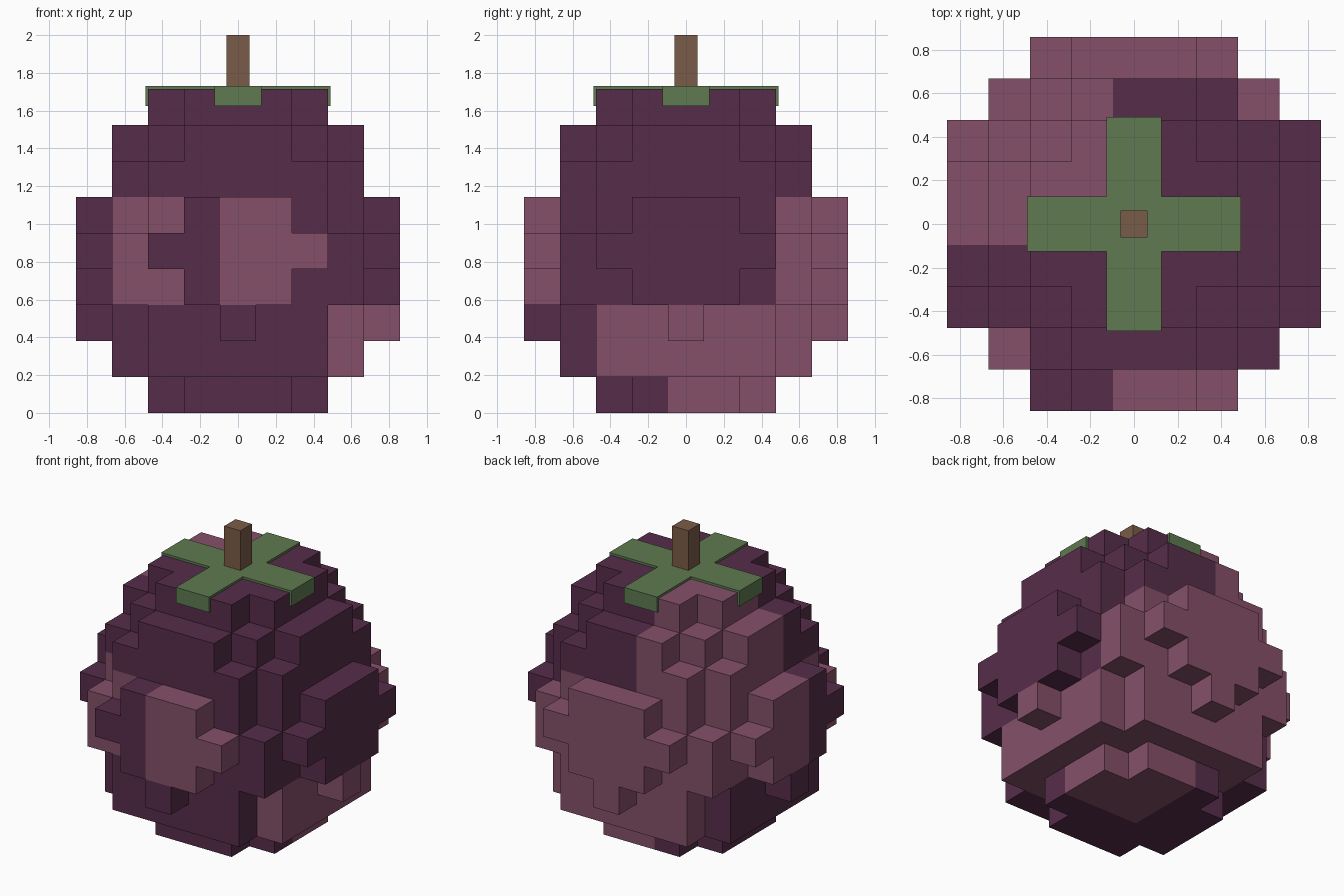
import bpy, bmesh
from mathutils import Vector

if "Cube" in bpy.data.objects:
    bpy.data.objects.remove(bpy.data.objects["Cube"])

CELL = 0.1905          # size of one cube
MID = 4                # centre column of the 9 x 9 x 9 grid
# Squared radius of each horizontal layer, bottom to top
RADIUS_SQ = [5, 13, 16, 18, 20, 17, 13, 10, 5]


def material(name, rgb):
    def lin(c):
        c /= 255
        return c / 12.92 if c <= 0.04045 else ((c + 0.055) / 1.055) ** 2.4
    m = bpy.data.materials.new(name)
    m.diffuse_color = (*[lin(c) for c in rgb], 1)
    m.use_nodes = True
    m.node_tree.nodes["Principled BSDF"].inputs["Base Color"].default_value = m.diffuse_color
    return m


dark = material("dark_purple", (86, 45, 74))
pink = material("dusty_pink", (133, 80, 105))
green = material("leaf_green", (95, 122, 80))
brown = material("stem_brown", (122, 92, 72))


def make_object(name, bm, mats):
    me = bpy.data.meshes.new(name)
    bm.to_mesh(me)
    bm.free()
    for m in mats:
        me.materials.append(m)
    ob = bpy.data.objects.new(name, me)
    bpy.context.collection.objects.link(ob)
    return ob


def filled(i, j, k):
    return 0 <= k <= 8 and i * i + j * j <= RADIUS_SQ[k]


def is_pink(i, j, k):
    """Blotches of lighter skin, one rule per band of layers."""
    if k == 0:
        return i >= 0 and j >= 0
    if k <= 2:
        return i >= -2 and j >= -2
    if k <= 5:
        if j >= 0:
            return j >= 3 or i < 0
        return j == -4 if i >= 0 else (i > -4 and j > -4)
    return i < 0 and j >= 0


# Fruit body: outer faces of a stepped, cube-built ball
bm = bmesh.new()
for k in range(9):
    for i in range(-MID, MID + 1):
        for j in range(-MID, MID + 1):
            if not filled(i, j, k):
                continue
            centre = Vector((i, j, k + 0.5)) * CELL
            for axis in range(3):
                for s in (-1, 1):
                    n = Vector((0, 0, 0))
                    n[axis] = s
                    if filled(i + int(n.x), j + int(n.y), k + int(n.z)):
                        continue
                    u = Vector((0, 0, 0))
                    u[(axis + 1) % 3] = 1
                    v = n.cross(u)
                    h = CELL / 2
                    quad = [centre + h * (n + a * u + b * v)
                            for a, b in ((-1, -1), (1, -1), (1, 1), (-1, 1))]
                    f = bm.faces.new([bm.verts.new(p) for p in quad])
                    f.material_index = int(is_pink(i, j, k))
bmesh.ops.remove_doubles(bm, verts=bm.verts, dist=0.001)
make_object("fruit_body", bm, [dark, pink])

# Leaf cap: extruded cross outline
LONG, HALF, LOW, HIGH = 0.49, 0.125, 1.625, 1.73
outline = []
for sx, sy in ((1, 1), (-1, 1), (-1, -1), (1, -1)):
    arm = [(LONG, HALF), (HALF, HALF), (HALF, LONG)]
    if sx * sy < 0:
        arm.reverse()
    outline += [(sx * x, sy * y) for x, y in arm]
bm = bmesh.new()
base = bm.faces.new([bm.verts.new((x, y, LOW)) for x, y in outline])
top = bmesh.ops.extrude_face_region(bm, geom=[base], use_keep_orig=True)
bmesh.ops.translate(bm, vec=(0, 0, HIGH - LOW),
                    verts=[g for g in top["geom"] if isinstance(g, bmesh.types.BMVert)])
bmesh.ops.recalc_face_normals(bm, faces=bm.faces)
make_object("leaf_cap", bm, [green])

# Stem: square post
bm = bmesh.new()
bmesh.ops.create_cube(bm, size=1)
bmesh.ops.scale(bm, vec=(0.122, 0.122, 0.3), verts=bm.verts)
bmesh.ops.translate(bm, vec=(0, 0, 1.85), verts=bm.verts)
make_object("stem", bm, [brown])
